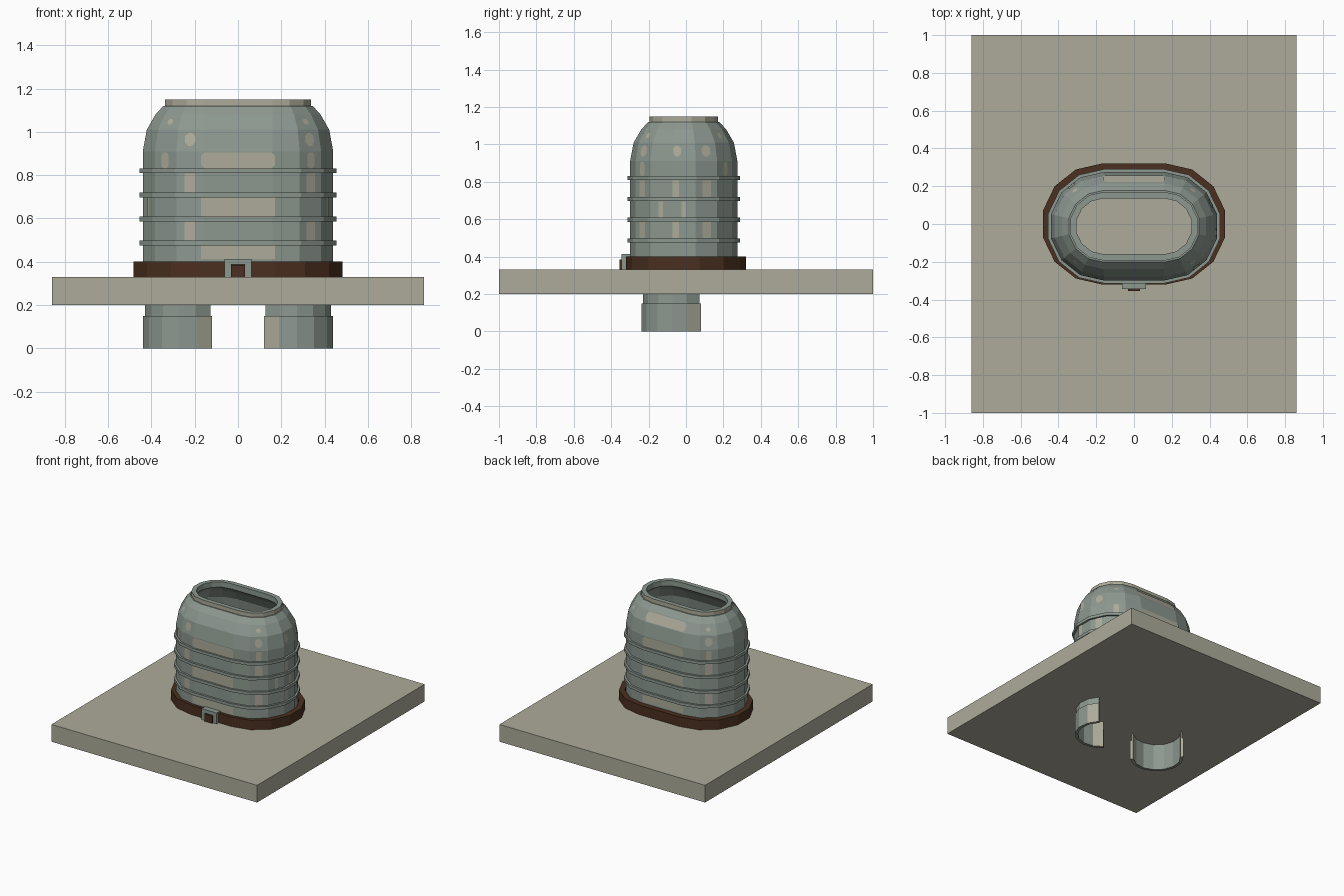
import bpy, bmesh, math
from mathutils import Vector

cube = bpy.data.objects.get("Cube")
if cube:
    bpy.data.objects.remove(cube)


def material(name, rgb):
    m = bpy.data.materials.new(name)
    m.use_nodes = True
    m.diffuse_color = (*rgb, 1)
    m.node_tree.nodes["Principled BSDF"].inputs["Base Color"].default_value = (*rgb, 1)
    return m


STONE = material("pale_stone", (0.42, 0.41, 0.325))
STEEL = material("grey_green_steel", (0.265, 0.315, 0.28))
LEATHER = material("brown_leather", (0.07, 0.029, 0.014))

SEGS = 7          # facets on each rounded end
HALF = 0.16       # half length of the straight sides
BODY_Y = -0.012
BODY_R = 0.287


def finish(name, bm, mats, fix_normals=True):
    if fix_normals:
        bmesh.ops.recalc_face_normals(bm, faces=bm.faces)
    mesh = bpy.data.meshes.new(name)
    bm.to_mesh(mesh)
    bm.free()
    for m in mats:
        mesh.materials.append(m)
    obj = bpy.data.objects.new(name, mesh)
    bpy.context.collection.objects.link(obj)
    return obj


def box(name, x, y, z, mat):
    bm = bmesh.new()
    bmesh.ops.create_cube(bm, size=1)
    for v in bm.verts:
        v.co = [lo + (c + 0.5) * (hi - lo) for c, (lo, hi) in zip(v.co, (x, y, z))]
    return finish(name, bm, [mat])


def arc(r, start, cx=0, cy=0):
    angles = [math.radians(start + 180 * k / SEGS) for k in range(SEGS + 1)]
    return [(cx + r * math.cos(t), cy + r * math.sin(t)) for t in angles]


def stadium(r, half=HALF, cy=0):
    return arc(r, -90, half, cy) + arc(r, 90, -half, cy)


def sweep(path, profile, loop=True):
    """Carry a closed (radius, height) profile around a path."""
    bm = bmesh.new()
    rings = [[bm.verts.new((x, y, z)) for x, y in path(r)] for r, z in profile]
    n = len(rings[0])
    for i, ring in enumerate(rings):
        nxt = rings[(i + 1) % len(rings)]
        for k in range(n if loop else n - 1):
            j = (k + 1) % n
            bm.faces.new((ring[k], ring[j], nxt[j], nxt[k]))
    if not loop:
        bm.faces.new([r[0] for r in rings])
        bm.faces.new([r[-1] for r in rings])
    return bm


# Base slab
box("base_slab", (-0.86, 0.86), (-1, 1), (0.2, 0.33), STONE)

# Ribbed hollow body with shoulder and collar
RIBS = [0.487, 0.597, 0.708, 0.82]
SHOULDER = [(BODY_R, 0.91), (0.268, 1.01), (0.227, 1.08), (0.19, 1.12)]
outer = [(BODY_R, 0.32)]
for z in RIBS:
    outer += [(BODY_R, z - 0.011), (0.302, z - 0.011),
              (0.302, z + 0.011), (BODY_R, z + 0.011)]
outer += SHOULDER + [(0.182, 1.12), (0.182, 1.15)]
inner = [(0.148, 1.15), (0.148, 1.11)]
inner += [(r - 0.03, z - 0.015) for r, z in reversed(SHOULDER[:3])]
inner += [(BODY_R - 0.03, 0.32)]
bm = sweep(lambda r: stadium(r, cy=BODY_Y), outer + inner)
bmesh.ops.recalc_face_normals(bm, faces=bm.faces)
for f in bm.faces:
    c = f.calc_center_median()
    outward = f.normal.dot(Vector((c.x, c.y - BODY_Y, 0))) > 0
    if c.z > 1.125 and abs(f.normal.z) < 0.5 and outward:
        f.material_index = 1
finish("ribbed_body", bm, [STEEL, STONE])


# Pale patches laid on the body facets
def radius_at(z):
    for (r0, z0), (r1, z1) in zip(SHOULDER, SHOULDER[1:]):
        if z0 <= z <= z1:
            return r0 + (r1 - r0) * (z - z0) / (z1 - z0)
    return BODY_R


def patch(bm, angle, z0, z1, width, corner=0.0, shift=0.0):
    t = math.radians(angle)
    n, side = Vector((math.cos(t), math.sin(t), 0)), Vector((-math.sin(t), math.cos(t), 0))
    straight = abs(n.x) < 0.01
    shrink = 1 if straight else math.cos(math.pi / SEGS / 2)
    centre = Vector((0 if straight else math.copysign(HALF, n.x), BODY_Y, 0))
    w, c = width / 2, corner
    outline = [(-w, z0), (w, z0), (w, z1), (-w, z1)]
    if c:
        outline = [(-w + c, z0), (w - c, z0), (w, z0 + c), (w, z1 - c),
                   (w - c, z1), (-w + c, z1), (-w, z1 - c), (-w, z0 + c)]
    verts = []
    for u, z in outline:
        p = centre + n * (radius_at(z) * shrink + 0.004) + side * (u + shift)
        verts.append(bm.verts.new((p.x, p.y, z)))
    bm.faces.new(verts)


edges = [0.4] + RIBS + [0.917]
bands = [(lo + 0.012, hi - 0.012) for lo, hi in zip(edges, edges[1:])]
FACET = 180 / SEGS
bm = bmesh.new()
for face in (-90, 90):
    for i in (0, 2, 4):
        patch(bm, face, *bands[i], 0.34, 0.015 if i == 4 else 0)
patch(bm, 90, 1.015, 1.075, 0.33, 0.015)
for k in (1, -2, 5.0, 10.0):          # facets with tall slips and ovals
    for i in (1, 3):
        patch(bm, k * FACET, *bands[i], 0.05)
    patch(bm, k * FACET, 0.935, 0.995, 0.05, 0.016)
for k in (-2, 2, 5, 9):               # small glints
    patch(bm, k * FACET, 1.035, 1.06, 0.03, 0.008)
    patch(bm, k * FACET, *bands[4], 0.04, 0.01)
for k in (-1, 0, 8):
    patch(bm, k * FACET, *bands[2], 0.025)
for i in (1, 3):
    patch(bm, 0, *bands[i], 0.035, shift=-0.042)
patch(bm, 0, 0.935, 0.995, 0.04, 0.014, -0.035)
finish("pale_patches", bm, [STONE], fix_normals=False)

# Strap around the foot of the body
strap = [(0.32, 0.33), (0.32, 0.402), (0.28, 0.402), (0.28, 0.33)]
finish("strap", sweep(lambda r: stadium(r, 0.17), strap), [LEATHER])

# Buckle frame and tongue
for side, x in (("right", (-0.063, -0.032)), ("left", (0.032, 0.063))):
    box("buckle_bar_" + side, x, (-0.345, -0.3), (0.33, 0.387), STEEL)
box("buckle_top", (-0.063, 0.063), (-0.345, -0.3), (0.387, 0.413), STEEL)
box("buckle_tongue", (-0.032, 0.032), (-0.356, -0.31), (0.33, 0.386), LEATHER)

# Two curved feet under the slab, mirrored, with pale end facets
foot = [(0.187, 0), (0.187, 0.15), (0.178, 0.15), (0.178, 0.205),
        (0.166, 0.205), (0.166, 0)]
for name, sx, start in (("right_foot", -1, 135), ("left_foot", 1, 225)):
    cx, cy = sx * 0.252, -0.053
    bm = sweep(lambda r: arc(r, start, cx, cy), foot, loop=False)
    axis = Vector((sx, -1, 0)).normalized()
    for f in bm.faces:
        c = f.calc_center_median()
        along = Vector((c.x - cx, c.y - cy, 0)).dot(axis)
        if along < 0.06 and c.z < 0.14:
            f.material_index = 1
    finish(name, bm, [STEEL, STONE])
